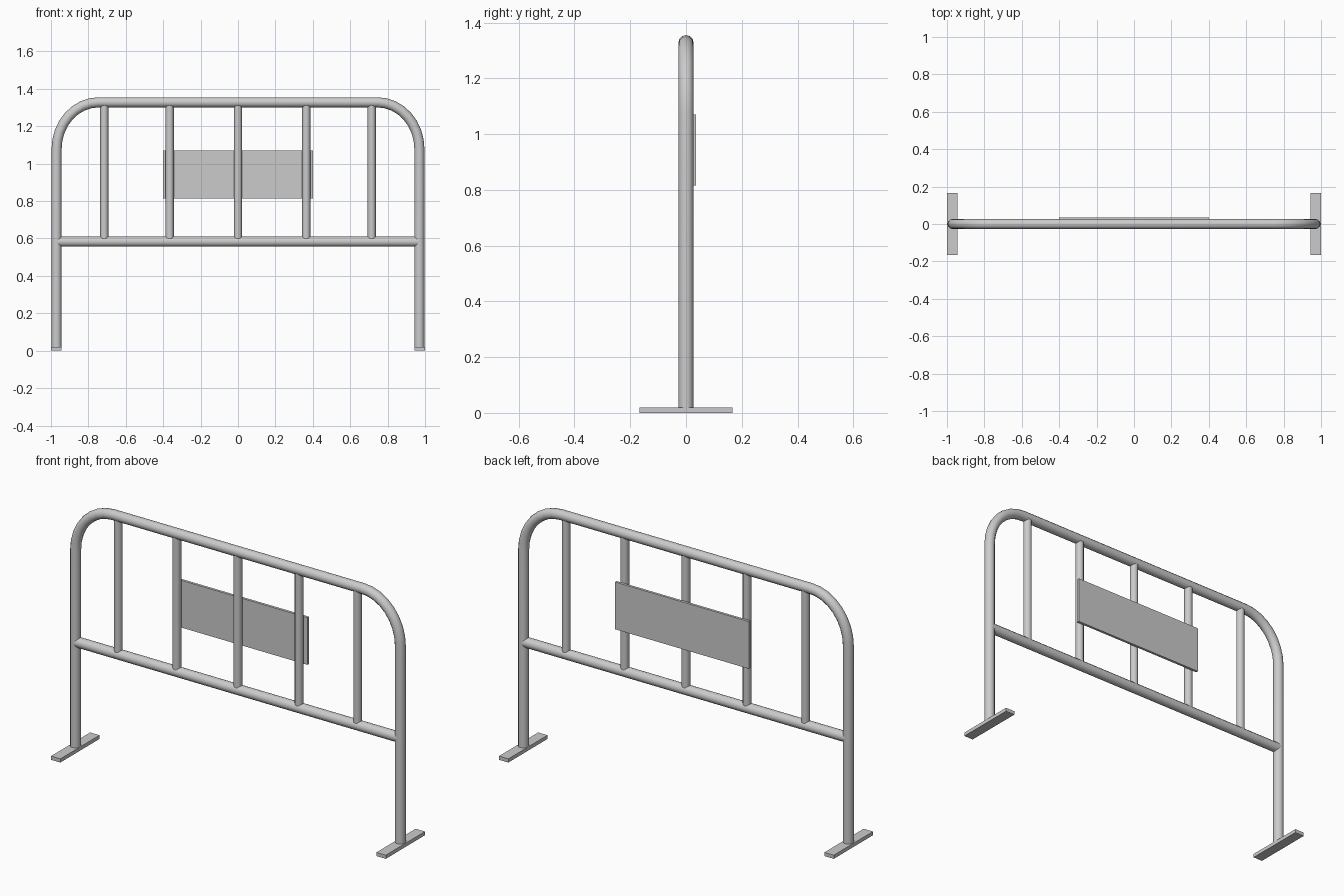
import bpy
from math import sin, cos, pi, radians

if "Cube" in bpy.data.objects:
    bpy.data.objects.remove(bpy.data.objects["Cube"])


def tube(name, points, radius):
    """Round capped tube along a polyline."""
    curve = bpy.data.curves.new(name, 'CURVE')
    curve.dimensions = '3D'
    curve.twist_mode = 'MINIMUM'
    curve.bevel_depth = radius
    curve.bevel_resolution = 4
    curve.use_fill_caps = True
    spline = curve.splines.new('POLY')
    spline.points.add(len(points) - 1)
    for p, co in zip(spline.points, points):
        p.co = (*co, 1)
    obj = bpy.data.objects.new(name, curve)
    bpy.context.collection.objects.link(obj)
    bpy.ops.object.select_all(action='DESELECT')
    obj.select_set(True)
    bpy.context.view_layer.objects.active = obj
    bpy.ops.object.convert(target='MESH')
    bpy.ops.object.shade_smooth_by_angle(angle=radians(40))
    return bpy.context.object


def box(name, lo, hi):
    """Box between two corners."""
    bpy.ops.mesh.primitive_cube_add(size=1, location=[(a + b) / 2 for a, b in zip(lo, hi)])
    obj = bpy.context.object
    obj.name = name
    obj.scale = [b - a for a, b in zip(lo, hi)]
    bpy.ops.object.transform_apply(location=False, rotation=False, scale=True)
    return obj


X, TOP, RAIL = 0.97, 1.328, 0.583
R = 0.027
BEND_X, BEND_Z = 0.225, 0.25

# Outer frame: two legs joined by rounded corners and a top rail
right = [(X, 0, 0.015), (X, 0, RAIL)]
for i in range(9):
    a = pi / 2 * i / 8
    right.append((X - BEND_X * (1 - cos(a)), 0, TOP - BEND_Z * (1 - sin(a))))
left = [(-x, y, z) for x, y, z in reversed(right)]
tube("outer_frame", right + left, R)

# Lower rail
tube("lower_rail", [(-X, 0, RAIL), (X, 0, RAIL)], R)

# Upright bars
for i, x in enumerate((-0.715, -0.365, 0, 0.365, 0.715)):
    tube(f"upright_bar_{i + 1}", [(x, 0, RAIL), (x, 0, TOP)], 0.0215)

# Flat feet
for side, x in (("left", -0.972), ("right", 0.972)):
    box(f"{side}_foot", (x - 0.028, -0.167, 0), (x + 0.028, 0.167, 0.02))

# Sign panel on the back of the bars
box("sign_panel", (-0.4, 0.021, 0.815), (0.4, 0.035, 1.07))
